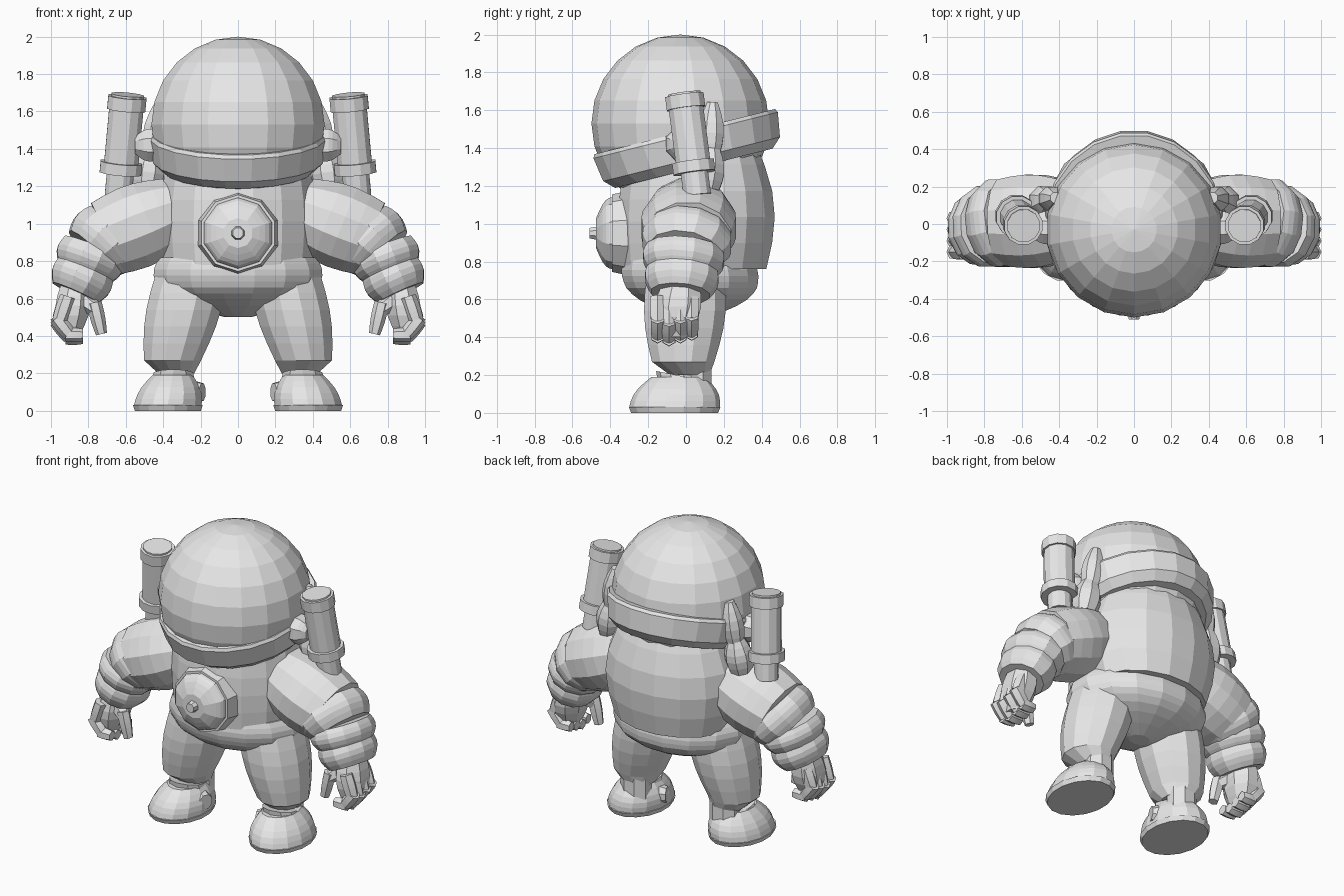
import bpy, bmesh, math
from mathutils import Vector

if "Cube" in bpy.data.objects:
    bpy.data.objects.remove(bpy.data.objects["Cube"])

GREY = (0.8, 0.8, 0.8, 1)
suit = bpy.data.materials.new("suit_grey")
suit.use_nodes = True
suit.diffuse_color = GREY
suit.node_tree.nodes["Principled BSDF"].inputs["Base Color"].default_value = GREY

RIGHTWARD, BACKWARD, UPWARD = Vector((1, 0, 0)), Vector((0, 1, 0)), Vector((0, 0, 1))


def finish(name, bm):
    bmesh.ops.recalc_face_normals(bm, faces=bm.faces)
    mesh = bpy.data.meshes.new(name)
    bm.to_mesh(mesh)
    bm.free()
    mesh.materials.append(suit)
    obj = bpy.data.objects.new(name, mesh)
    bpy.context.collection.objects.link(obj)
    return obj


def barrel(name, start, end, start_radius, end_radius, bulge=0, depth=1,
           sides=12, across=RIGHTWARD, facing=None, mirror=1):
    """Capped tapering tube, swelling by bulge halfway and scaled by depth on its second axis."""
    start, end = Vector(start), Vector(end)
    normal = (facing or end - start).normalized()
    first_axis = (across - normal * across.dot(normal)).normalized()
    second_axis = normal.cross(first_axis) * depth
    steps = 5 if bulge else 1
    bm = bmesh.new()
    rings = []
    for step in range(steps + 1):
        t = step / steps
        radius = start_radius + (end_radius - start_radius) * t + bulge * math.sin(math.pi * t)
        ring = []
        for side in range(sides):
            angle = math.tau * (side + 0.5) / sides
            point = start.lerp(end, t)
            point += radius * (first_axis * math.cos(angle) + second_axis * math.sin(angle))
            point.x *= mirror
            ring.append(bm.verts.new(point))
        rings.append(ring)
    for low, high in zip(rings, rings[1:]):
        for side in range(sides):
            following = (side + 1) % sides
            bm.faces.new((low[side], low[following], high[following], high[side]))
    bm.faces.new(rings[0])
    bm.faces.new(rings[-1])
    return finish(name, bm)


def chain(name, joints, radius, taper, bulge, depth, sides, mirror):
    """Overlapping padded segments between successive joints, each thinner by taper."""
    for i, (near, far) in enumerate(zip(joints, joints[1:])):
        near, far = Vector(near), Vector(far)
        size = radius - taper * i
        barrel(f"{name}_{i + 1}", near.lerp(far, -0.3), far, size, size - taper, bulge,
               depth, sides, BACKWARD, mirror=mirror)


# Helmet dome
bm = bmesh.new()
bmesh.ops.create_uvsphere(bm, u_segments=18, v_segments=12, radius=0.47)
dome = finish("helmet_dome", bm)
dome.location = (0, -0.03, 1.53)

# Tilted helmet collar: chamfered skirt, band and rim
tilt = Vector((0, -0.25, 1)).normalized()
collar_centre = Vector((0, 0.015, 1.4))
for name, low, high, low_radius, high_radius in (
        ("skirt", -0.11, -0.06, 0.41, 0.46),
        ("band", -0.06, 0.07, 0.46, 0.48),
        ("rim", 0.07, 0.09, 0.48, 0.47)):
    barrel("helmet_" + name, collar_centre + tilt * low, collar_centre + tilt * high,
           low_radius, high_radius, depth=1.06, sides=20)

# Torso, hips, crotch and rounded back shell
barrel("torso", (0, 0.01, 0.78), (0, 0.01, 1.36), 0.41, 0.38, bulge=0.03, depth=0.88, sides=16)
barrel("hips", (0, 0.01, 0.82), (0, 0.03, 0.66), 0.43, 0.44, bulge=0.025, depth=0.8,
       sides=16, facing=UPWARD)
barrel("crotch", (0, 0.03, 0.66), (0, 0.05, 0.5), 0.44, 0.07, bulge=0.07, depth=0.8,
       sides=16, facing=UPWARD)
barrel("back_shell", (0, 0.13, 0.76), (0, 0.13, 1.45), 0.39, 0.3, bulge=0.1, depth=0.77, sides=16)

# Chest valve: disc, dome and nub
barrel("valve_disc", (0, -0.3, 0.95), (0, -0.39, 0.95), 0.225, 0.205, sides=10)
barrel("valve_dome", (0, -0.39, 0.95), (0, -0.475, 0.95), 0.19, 0.08, bulge=0.03, sides=10)
barrel("valve_nub", (0, -0.46, 0.95), (0, -0.51, 0.95), 0.04, 0.03, sides=8)

for label, mirror in (("left", 1), ("right", -1)):
    # Tank leaning slightly inward, in slices given as fractions of its height
    tank_base, tank_top = Vector((0.64, 0.06, 1.15)), Vector((0.59, -0.01, 1.69))
    for name, low, high, radius in (("neck", 0, 0.25, 0.075), ("clamp", 0.22, 0.33, 0.115),
                                    ("body", 0.33, 0.85, 0.095), ("cap", 0.85, 0.98, 0.106),
                                    ("lid", 0.98, 1, 0.09)):
        barrel(f"{label}_tank_{name}", tank_base.lerp(tank_top, low),
               tank_base.lerp(tank_top, high), radius, radius, mirror=mirror)

    # Helmet side bolt and the lumpy hose behind it
    barrel(label + "_helmet_bolt", (0.44, -0.02, 1.42), (0.55, -0.02, 1.42), 0.09, 0.05,
           bulge=0.02, sides=8, across=UPWARD, mirror=mirror)
    barrel(label + "_upper_hose", (0.42, 0.14, 1.64), (0.46, 0.13, 1.36), 0.03, 0.05,
           bulge=0.03, sides=8, mirror=mirror)
    barrel(label + "_lower_hose", (0.46, 0.13, 1.4), (0.49, 0.11, 1.18), 0.05, 0.07,
           bulge=0.03, sides=8, mirror=mirror)

    # Arm: padded upper sleeve, then folds down to the cuff
    barrel(label + "_upper_arm", (0.33, 0.02, 1.07), (0.71, 0.01, 0.92), 0.21, 0.235,
           bulge=0.035, depth=0.9, across=BACKWARD, mirror=mirror)
    chain(label + "_sleeve_fold",
          ((0.69, 0.01, 0.93), (0.78, -0.01, 0.84), (0.82, -0.02, 0.74), (0.87, -0.03, 0.63)),
          0.225, 0.022, 0.03, 0.86, 12, mirror)

    # Hand with curled fingers and thumb
    barrel(label + "_palm", (0.87, -0.03, 0.67), (0.9, -0.06, 0.4), 0.085, 0.055,
           bulge=0.03, depth=1.3, sides=8, facing=UPWARD, mirror=mirror)
    for finger in range(4):
        y = -0.15 + 0.06 * finger
        lift = 0.015 * abs(finger - 1)
        chain(f"{label}_finger_{finger + 1}",
              ((0.92, y, 0.58), (0.955, y, 0.46 + lift), (0.9, y, 0.39 + lift),
               (0.83, y, 0.39 + lift)), 0.042, 0.003, 0.004, 1, 6, mirror)
    chain(label + "_thumb", ((0.84, -0.08, 0.6), (0.76, -0.12, 0.54), (0.73, -0.12, 0.41)),
          0.05, 0.01, 0.005, 1, 6, mirror)

    # Leg with a tucked hem, and ankle
    barrel(label + "_leg", (0.25, 0, 0.72), (0.35, -0.015, 0.27), 0.2, 0.158, bulge=0.025,
           depth=1.08, facing=UPWARD, mirror=mirror)
    barrel(label + "_leg_hem", (0.35, -0.015, 0.27), (0.33, 0.02, 0.2), 0.158, 0.1,
           depth=1.08, facing=UPWARD, mirror=mirror)
    barrel(label + "_ankle", (0.33, 0.06, 0.1), (0.33, 0.06, 0.25), 0.1, 0.1, depth=0.8,
           sides=8, mirror=mirror)

    # Boot with sole, raised tongue and inner disc
    barrel(label + "_sole", (0.375, -0.06, 0), (0.375, -0.06, 0.03), 0.18, 0.19,
           depth=1.3, sides=16, mirror=mirror)
    barrel(label + "_boot", (0.375, -0.06, 0.03), (0.35, -0.04, 0.19), 0.185, 0.11,
           bulge=0.02, depth=1.3, sides=14, facing=UPWARD, mirror=mirror)
    barrel(label + "_boot_tongue", (0.35, -0.02, 0.13), (0.345, -0.05, 0.2), 0.13, 0.11,
           sides=10, facing=Vector((0, 0.2, 1)), mirror=mirror)
    barrel(label + "_boot_disc", (0.24, -0.05, 0.1), (0.19, -0.07, 0.1), 0.065, 0.05,
           sides=8, across=UPWARD, mirror=mirror)
